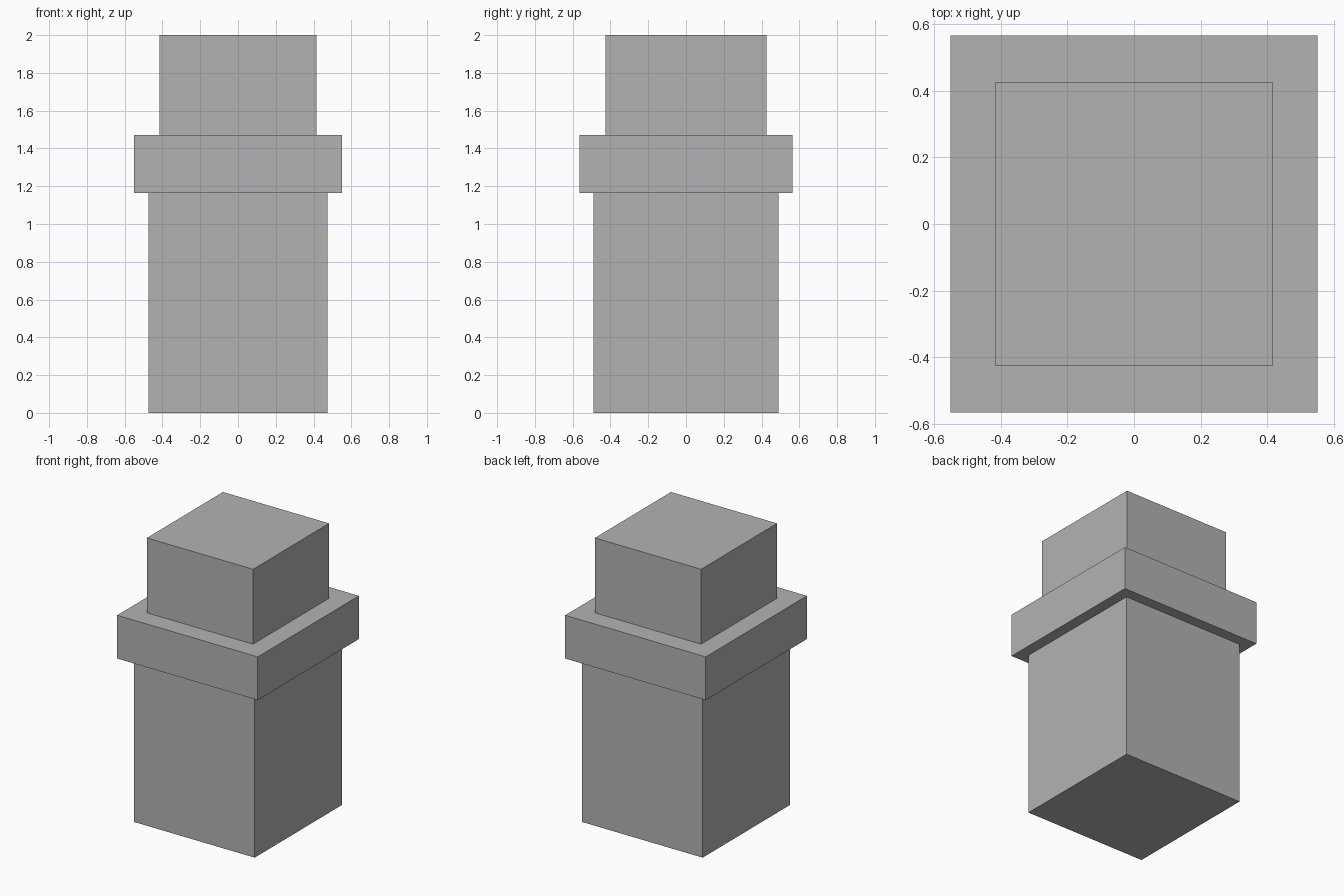
import bpy

if "Cube" in bpy.data.objects:
    bpy.data.objects.remove(bpy.data.objects["Cube"])

grey = bpy.data.materials.new("plain grey")
grey.diffuse_color = (0.45, 0.45, 0.45, 1)
grey.use_nodes = True
grey.node_tree.nodes["Principled BSDF"].inputs["Base Color"].default_value = grey.diffuse_color


def box(name, half_x, half_y, z0, z1):
    """Sharp-edged block between two heights, centred on the z axis."""
    bpy.ops.mesh.primitive_cube_add(size=2, location=(0, 0, 0))
    ob = bpy.context.object
    ob.name = name
    for v in ob.data.vertices:
        v.co = (v.co.x * half_x, v.co.y * half_y, z1 if v.co.z > 0 else z0)
    ob.data.materials.append(grey)
    return ob


# Tall base, wide collar and narrower cap, stacked
box("base_block", 0.473, 0.489, 0.0, 1.164)
box("collar", 0.55, 0.565, 1.164, 1.47)
box("top_block", 0.415, 0.425, 1.47, 2.0)
